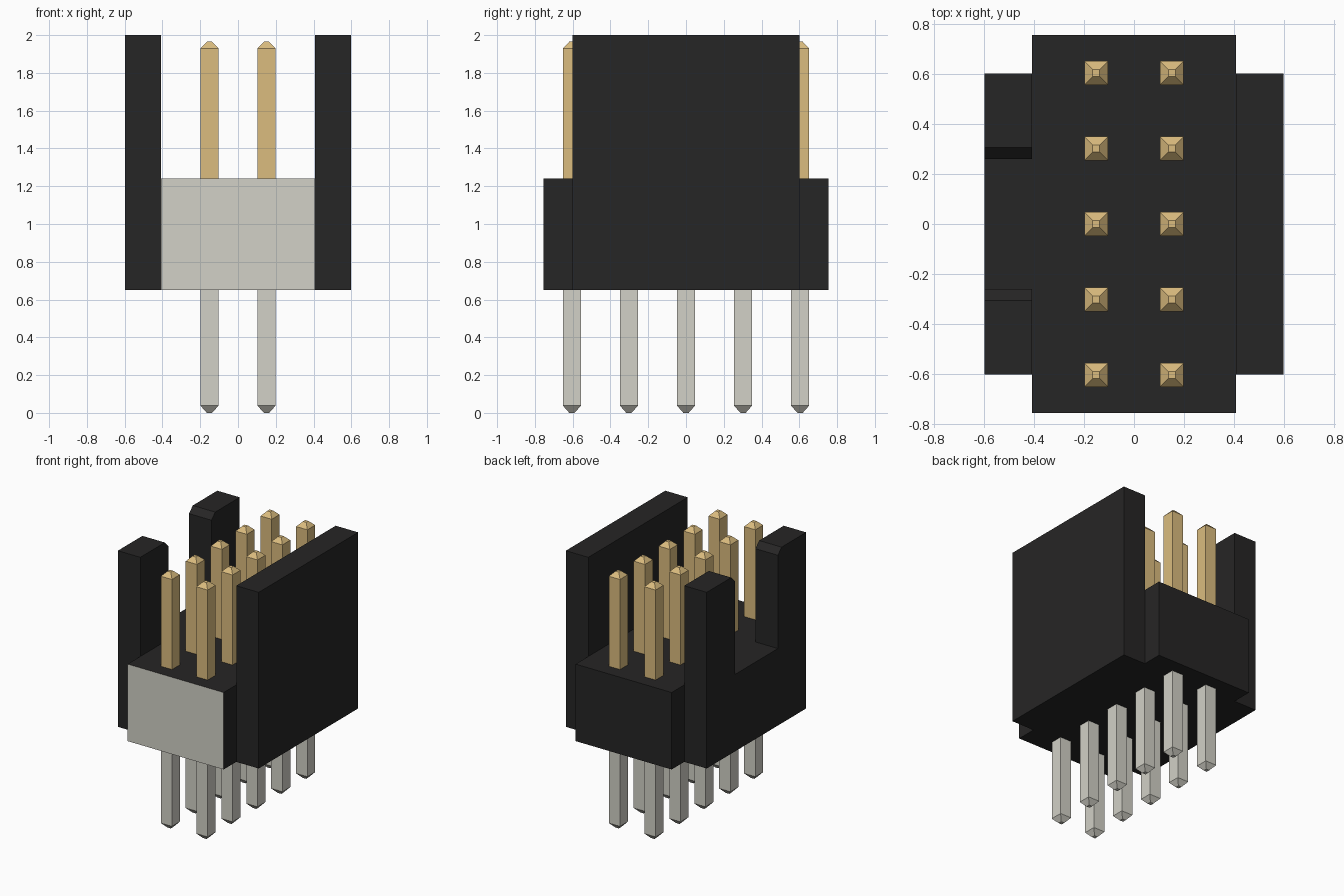
import bpy
import bmesh

cube = bpy.data.objects.get("Cube")
if cube:
    bpy.data.objects.remove(cube, do_unlink=True)


def material(name, rgb, metallic=0.0):
    mat = bpy.data.materials.new(name)
    mat.use_nodes = True
    mat.diffuse_color = (*rgb, 1)
    mat.node_tree.nodes["Principled BSDF"].inputs["Base Color"].default_value = (*rgb, 1)
    return mat


BLACK = material("black plastic", (0.0194, 0.0188, 0.0188))
SILVER = material("silver grey", (0.645, 0.638, 0.572))
GOLD = material("gold", (0.708, 0.504, 0.211))

BOTTOM, DECK, TOP = 0.65, 1.24, 2.0     # housing levels
BASE_X, BASE_Y = 0.407, 0.755           # half sizes of the base block
WALL_X, WALL_Y = 0.597, 0.602           # outer reach of the side walls
PITCH = 0.302                           # pin spacing


def finish(bm, name, mats):
    bmesh.ops.recalc_face_normals(bm, faces=bm.faces)
    mesh = bpy.data.meshes.new(name)
    bm.to_mesh(mesh)
    bm.free()
    for mat in mats:
        mesh.materials.append(mat)
    return mesh


def place(name, mesh, location=(0, 0, 0)):
    obj = bpy.data.objects.new(name, mesh)
    obj.location = location
    bpy.context.collection.objects.link(obj)
    return obj


def extrude_x(profile, x0, x1):
    """Solid from a (y, z) outline pushed from x0 to x1."""
    bm = bmesh.new()
    face = bm.faces.new([bm.verts.new((x0, y, z)) for y, z in profile])
    moved = bmesh.ops.extrude_face_region(bm, geom=[face])["geom"]
    verts = [v for v in moved if isinstance(v, bmesh.types.BMVert)]
    bmesh.ops.translate(bm, verts=verts, vec=(x1 - x0, 0, 0))
    return bm


def rectangle(half_y, z0, z1):
    return [(-half_y, z0), (half_y, z0), (half_y, z1), (-half_y, z1)]


# Base block, with a silver front end
bm = extrude_x(rectangle(BASE_Y, BOTTOM, DECK), -BASE_X, BASE_X)
bmesh.ops.recalc_face_normals(bm, faces=bm.faces)
for f in bm.faces:
    f.material_index = 1 if f.normal.y < -0.9 else 0
place("base_block", finish(bm, "base_block", [BLACK, SILVER]))

# Plain side wall
bm = extrude_x(rectangle(WALL_Y, BOTTOM, TOP), BASE_X, WALL_X)
place("left_wall", finish(bm, "left_wall", [BLACK]))

# Keyed side wall: slot in the middle, chamfered lead-in at its mouth
slot, chamfer = 0.26, 0.045
half = [(WALL_Y, BOTTOM), (WALL_Y, TOP), (slot + chamfer, TOP),
        (slot, TOP - chamfer), (slot, DECK)]
profile = half + [(-y, z) for y, z in reversed(half)]
bm = extrude_x(profile, -WALL_X, -BASE_X)
place("right_slotted_wall", finish(bm, "right_slotted_wall", [BLACK]))

# Square pin with tapered ends: silver below, gold above
HALF, TIP, SPLIT = 0.0475, 0.014, 0.95
levels = [(0.0, TIP), (0.038, HALF), (SPLIT, HALF), (1.93, HALF), (1.965, TIP)]
bm = bmesh.new()
rings = [[bm.verts.new((sx * r, sy * r, z))
          for sx, sy in ((-1, -1), (1, -1), (1, 1), (-1, 1))] for z, r in levels]
for low, high in zip(rings, rings[1:]):
    for i in range(4):
        j = (i + 1) % 4
        bm.faces.new((low[i], low[j], high[j], high[i]))
bm.faces.new(rings[0][::-1])
bm.faces.new(rings[-1])
for f in bm.faces:
    f.material_index = 1 if f.calc_center_median().z > SPLIT else 0
pin_mesh = finish(bm, "pin", [SILVER, GOLD])

# Two rows of five pins
for column, x in (("right", -PITCH / 2), ("left", PITCH / 2)):
    for row in range(5):
        place(f"{column}_pin_{row + 1}", pin_mesh, (x, (row - 2) * PITCH, 0))
